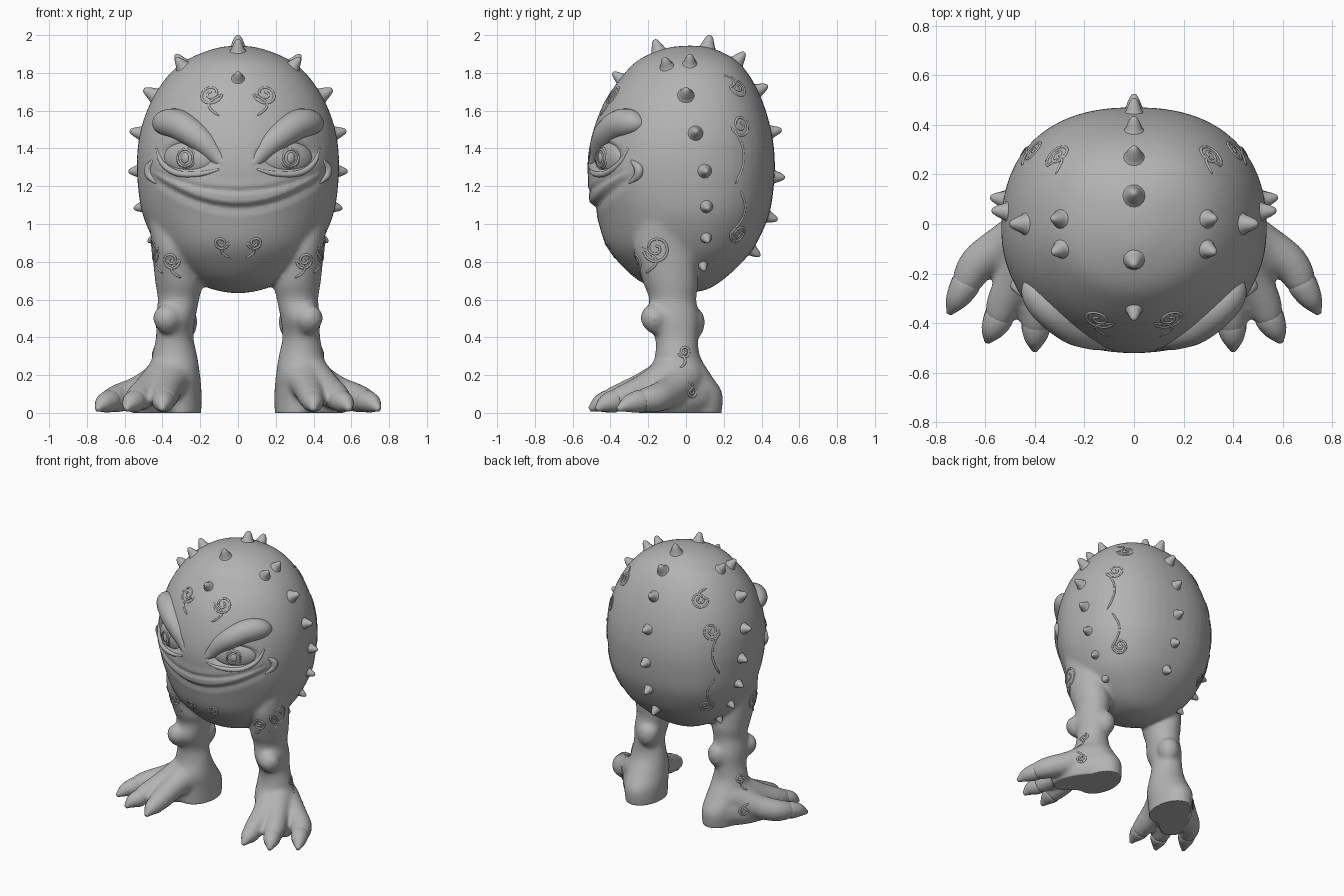
import bpy
import bmesh
import math
from mathutils import Vector
from mathutils.bvhtree import BVHTree

if "Cube" in bpy.data.objects:
    bpy.data.objects.remove(bpy.data.objects["Cube"], do_unlink=True)

clay = bpy.data.materials.new("clay_grey")
clay.use_nodes = True
grey = (0.45, 0.45, 0.45, 1)
clay.diffuse_color = grey
for node in clay.node_tree.nodes:
    if node.type == 'BSDF_PRINCIPLED':
        node.inputs["Base Color"].default_value = grey


def smooth_rows(rows, steps=5):
    """Catmull-Rom interpolation through rows of numbers."""
    rows = [rows[0]] + list(rows) + [rows[-1]]
    result = []
    for a, b, c, d in zip(rows, rows[1:], rows[2:], rows[3:]):
        for k in range(steps):
            t = k / steps
            result.append([q + 0.5 * t * (r - p + t * (2 * p - 5 * q + 4 * r - s + t * (3 * (q - r) + s - p)))
                           for p, q, r, s in zip(a, b, c, d)])
    result.append(list(rows[-1]))
    return result


def circle(sides):
    return [(math.cos(math.tau * i / sides), math.sin(math.tau * i / sides)) for i in range(sides)]


def tube_rings(path, sides=14):
    """Round rings following a path of x, y, z, radius."""
    points = [Vector(p[:3]) for p in path]
    rings, side, last = [], None, None
    for i, point in enumerate(points):
        along = (points[min(i + 1, len(points) - 1)] - points[max(i - 1, 0)]).normalized()
        if side is None:
            side = along.orthogonal().normalized()
        else:
            side = last.rotation_difference(along) @ side
        last = along
        other = along.cross(side)
        radius = max(path[i][3], 0.002)
        rings.append([point + (side * c + other * s) * radius for c, s in circle(sides)])
    return rings


def flip(rings):
    return [[Vector((-p.x, p.y, p.z)) for p in ring] for ring in rings]


def make(name, lofts):
    """One mesh object from a list of closed lofts."""
    bm = bmesh.new()
    for rings in lofts:
        loops = [[bm.verts.new(p) for p in ring] for ring in rings]
        for low, high in zip(loops, loops[1:]):
            for i in range(len(low)):
                bm.faces.new((low[i - 1], low[i], high[i], high[i - 1]))
        bm.faces.new(loops[0])
        bm.faces.new(loops[-1])
    bmesh.ops.recalc_face_normals(bm, faces=bm.faces)
    mesh = bpy.data.meshes.new(name)
    bm.to_mesh(mesh)
    bm.free()
    mesh.shade_smooth()
    mesh.materials.append(clay)
    obj = bpy.data.objects.new(name, mesh)
    bpy.context.collection.objects.link(obj)
    return obj


def make_pair(name, rings):
    make("left_" + name, [rings])
    make("right_" + name, [flip(rings)])


def egg_ring(z, width, front_y, back_y):
    """Body section: round in front, fuller at the back."""
    middle, ring = (front_y + back_y) / 2, []
    for c, s in circle(48):
        if s > 0:
            c, s = math.copysign(abs(c) ** 0.85, c), s ** 0.85
        ring.append(Vector((width * c, middle + (back_y - front_y) / 2 * s, z)))
    return ring


# Egg body: height, half width, front, back
egg = [(1.945, .008, .01, .03), (1.93, .12, -.11, .14), (1.87, .27, -.25, .26), (1.78, .375, -.34, .34),
       (1.65, .46, -.43, .405), (1.5, .515, -.49, .45), (1.35, .535, -.52, .47), (1.2, .53, -.515, .465),
       (1.05, .505, -.475, .44), (.9, .44, -.43, .375), (.8, .365, -.36, .3), (.7, .24, -.25, .19),
       (.65, .12, -.12, .1), (.632, .008, -.03, -.01)]
body = [egg_ring(*row) for row in smooth_rows(egg)]

# Leg: height, centre x, centre y, radius x, radius y
leg_rows = [(1.1, .385, -.11, .1, .12), (.9, .35, -.12, .108, .16), (.78, .335, -.1, .113, .155),
            (.68, .315, -.08, .122, .145), (.6, .315, -.07, .11, .125), (.5, .33, -.07, .105, .14),
            (.4, .335, -.05, .1, .115), (.3, .335, -.045, .12, .12), (.2, .33, -.03, .13, .165),
            (.1, .32, .01, .128, .185), (-.03, .315, .01, .12, .175)]
leg = [[Vector((x + rx * c, y + ry * s, z)) for c, s in circle(24)]
       for z, x, y, rx, ry in smooth_rows(leg_rows)]

# Bumps on the knee, the sole and three toes: x, y, z, radius
limbs = [
    [(.375, -.15, .57, .02), (.375, -.16, .54, .065), (.375, -.165, .49, .075), (.37, -.15, .43, .04)],
    [(.29, .01, .56, .02), (.29, .02, .52, .07), (.29, .025, .46, .075), (.3, .01, .4, .05)],
    [(.33, .04, .09, .13), (.42, -.08, .07, .13), (.48, -.17, .05, .1), (.52, -.24, .04, .06)],
    [(.38, -.01, .18, .11), (.52, -.08, .115, .085), (.625, -.155, .08, .077), (.67, -.225, .066, .065), (.69, -.27, .055, .045)],
    [(.37, -.06, .2, .12), (.46, -.2, .135, .085), (.515, -.3, .09, .075), (.54, -.365, .068, .064), (.553, -.405, .055, .045)],
    [(.34, -.06, .2, .12), (.37, -.21, .14, .085), (.385, -.32, .095, .075), (.393, -.4, .068, .064), (.395, -.44, .055, .045)],
]
parts = [leg] + [tube_rings(smooth_rows(limb)) for limb in limbs]

# Fuse body, legs and feet into one skin
skin = make("body_and_legs", [body] + parts + [flip(part) for part in parts])
remesh = skin.modifiers.new("fuse", 'REMESH')
remesh.mode = 'VOXEL'
remesh.voxel_size = 0.0125
soften = skin.modifiers.new("soften", 'SMOOTH')
soften.factor = 0.5
soften.iterations = 14
fused = bpy.data.meshes.new_from_object(skin.evaluated_get(bpy.context.evaluated_depsgraph_get()))
skin.modifiers.clear()
skin.data = fused


def unit(value):
    return max(0, min(1, value))


# Sculpt the smile, the eye sockets and the flat soles
for vert in fused.vertices:
    x, y, z = abs(vert.co.x), vert.co.y, vert.co.z
    if y < -0.15 and z > 0.95:
        fade = unit((0.48 - x) / 0.06)
        rise = z - (1.10 + 0.8 * x * x)
        step = unit((rise + 0.014) / 0.028)
        lip = 0.018 * step * unit(1 - rise / 0.14)
        under = 0.014 * (1 - step) * unit(1 + rise / 0.06)
        crease = 0.009 * math.exp(-((z - 1.175 - 0.55 * x * x) / 0.014) ** 2)
        vert.co.y += fade * (under - lip + crease)
        socket = ((x - 0.25) / 0.17) ** 2 + ((z - 1.36) / 0.09) ** 2
        vert.co.y += 0.045 * unit(1 - socket)
    vert.co.z = max(z, 0)
fused.materials.clear()
fused.materials.append(clay)
fused.shade_smooth()
surface = BVHTree.FromPolygons([v.co.copy() for v in fused.vertices], [list(p.vertices) for p in fused.polygons])


def front(x, z):
    hit = surface.ray_cast(Vector((x, -2, z)), Vector((0, 1, 0)))[0]
    return hit.y


def face_ridge(name, points, sink):
    """Tapered ridge lying on the face, from x, z, radius."""
    rows = smooth_rows([(x, front(x, z) + sink, z, r) for x, z, r in points])
    make_pair(name, tube_rings(rows, 20))


# Face: heavy brows, lower lids, cheek folds
face_ridge("brow", [(.06, 1.295, .012), (.075, 1.315, .03), (.115, 1.365, .05), (.17, 1.425, .064), (.24, 1.48, .074),
                    (.315, 1.525, .08), (.375, 1.535, .073), (.415, 1.53, .05), (.435, 1.525, .015)], 0.028)
face_ridge("lower_lid", [(.1, 1.29, .006), (.2, 1.265, .014), (.32, 1.268, .016), (.4, 1.32, .014), (.43, 1.4, .006)], 0.004)
face_ridge("cheek_fold", [(.43, 1.215, .006), (.466, 1.255, .022), (.472, 1.295, .025), (.45, 1.335, .008)], 0.008)

# Eyes with ringed irises
for label, sign in (("left", 1), ("right", -1)):
    turn = sign * math.radians(26)
    outward = Vector((math.sin(turn), -math.cos(turn), 0))
    centre = Vector((sign * 0.255, -0.4, 1.35))
    for part, radius, depth, shift in (("eyeball", (.15, .095), .055, 0), ("iris", (.058, .058), .016, .046),
                                       ("pupil", (.024, .03), .014, .056)):
        bpy.ops.mesh.primitive_uv_sphere_add(segments=28, ring_count=16, location=centre + outward * shift,
                                             rotation=(0, 0, turn))
        eye = bpy.context.object
        eye.name = label + "_" + part
        eye.scale = (radius[0], depth, radius[1])
        eye.data.shade_smooth()
        eye.data.materials.append(clay)
    bpy.ops.mesh.primitive_torus_add(major_radius=0.045, minor_radius=0.006, major_segments=28, minor_segments=8,
                                     location=centre + outward * 0.057, rotation=(math.pi / 2, 0, turn))
    ring = bpy.context.object
    ring.name = label + "_iris_ring"
    ring.data.shade_smooth()
    ring.data.materials.append(clay)

# Claws
claws = [[(.668, -.22, .064, .05), (.68, -.245, .062, .06), (.715, -.305, .047, .046), (.745, -.36, .018, .012)],
         [(.538, -.355, .064, .05), (.547, -.38, .062, .06), (.572, -.43, .047, .046), (.592, -.475, .018, .012)],
         [(.393, -.385, .064, .05), (.395, -.41, .062, .06), (.398, -.46, .047, .046), (.4, -.51, .018, .012)]]
for claw, toe in zip(claws, ("outer", "middle", "inner")):
    make_pair(toe + "_claw", tube_rings(smooth_rows(claw)))


def spike(x, y, z, size):
    spot, normal = surface.find_nearest(Vector((x, y, z)))[:2]
    profile = smooth_rows([(-.02, .062), (.006, .042), (.03, .032), (.052, .022), (.066, .012), (.07, .003)], 3)
    return tube_rings([(*(spot + normal * h * size), r * size) for h, r in profile])


# Spikes along the spine and down both flanks
spine = [(-.36, 1.78, .75), (-.15, 1.93, .9), (.115, 1.94, .95), (.27, 1.86, .9), (.385, 1.71, .85),
         (.46, 1.49, .8), (.47, 1.25, .8), (.43, 1.04, .75), (.35, .86, .75)]
make("spine_spikes", [spike(0, *row) for row in spine])
flank = [(.29, -.1, 1.83, .82), (.29, .02, 1.84, .82), (.44, 0, 1.68, .95), (.51, .05, 1.48, .85),
         (.53, .1, 1.28, .8), (.51, .11, 1.09, .72), (.45, .11, .92, .65), (.36, .1, .75, .6)]
spikes = [spike(*row) for row in flank]
make("left_flank_spikes", spikes)
make("right_flank_spikes", [flip(rings) for rings in spikes])


def swirl(centre, size, tail, turns=2):
    """Raised spiral with a trailing tail, hugging the skin."""
    spot, normal = surface.find_nearest(Vector(centre))[:2]
    across = normal.cross(Vector((0, 0, 1))).normalized()
    up = across.cross(normal)
    flat = [spot + (across * math.cos(a) + up * math.sin(a)) * size * a / (turns * math.tau)
            for a in [turns * math.tau * k / 40 for k in range(4, 41)]]
    flat += [flat[-1] + up * tail * k / 12 - across * size * math.sin(math.pi * k / 12) for k in range(1, 13)]
    rows = [(*(surface.find_nearest(p)[0] - normal * 0.002), 0.007) for p in flat]
    rows[0] = (*rows[0][:3], 0.002)
    rows[-1] = (*rows[-1][:3], 0.002)
    return tube_rings(rows, 8)


# Skin ornaments on forehead, chin, back, thighs and ankles
swirls = [swirl((.15, -.4, 1.7), .065, -.13), swirl((.09, -.42, .9), .04, -.1),
          swirl((.4, .28, 1.52), .065, -.33), swirl((.36, .28, .95), .055, .25),
          swirl((.3, .27, 1.72), .06, .08), swirl((.46, -.16, .87), .08, -.14),
          swirl((.36, -.28, .8), .05, -.1), swirl((.46, 0, .33), .035, -.1), swirl((.45, -.02, .12), .035, .05)]
make("left_ornaments", swirls)
make("right_ornaments", [flip(rings) for rings in swirls])
